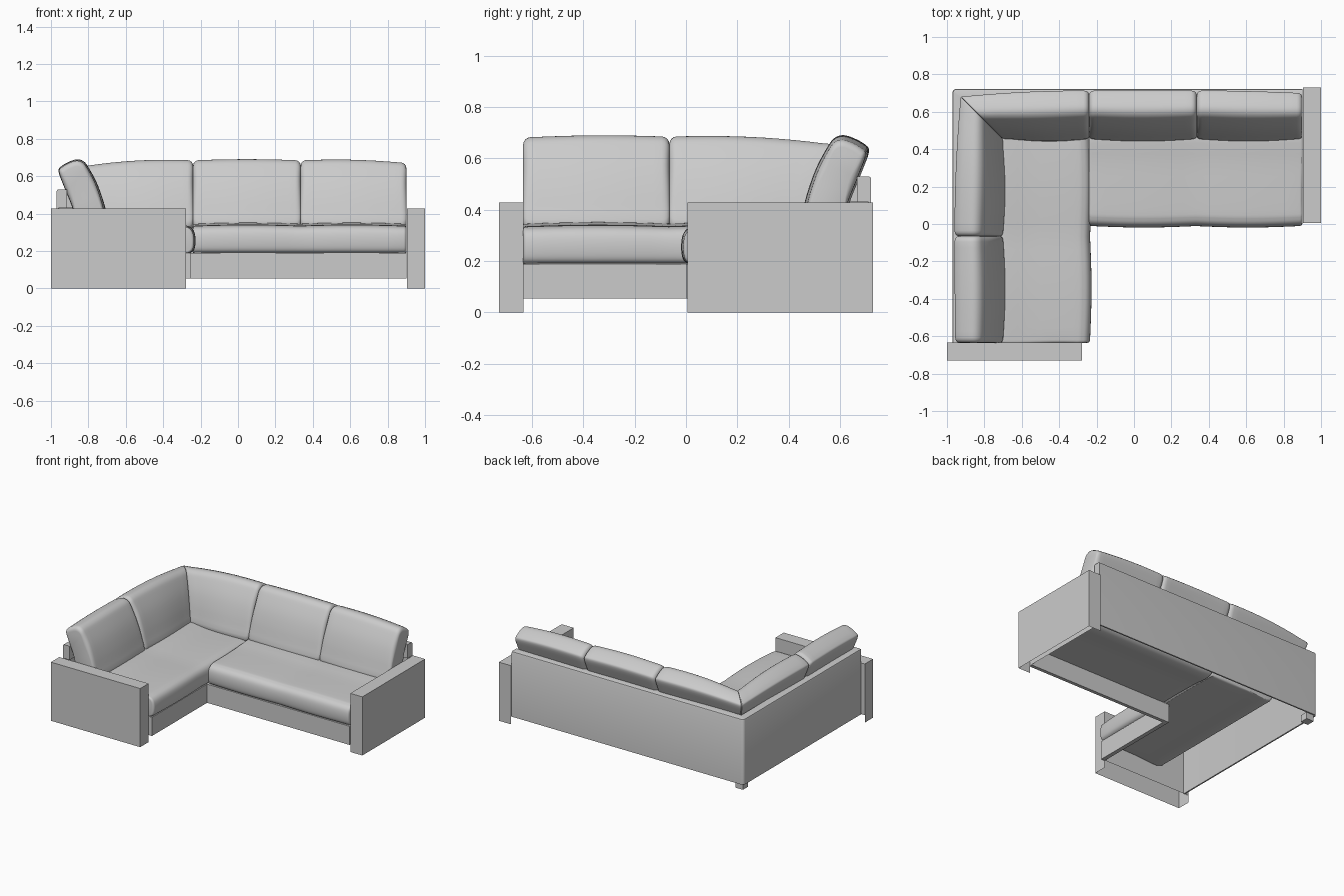
import bpy, bmesh, math
from mathutils import Vector

cube = bpy.data.objects.get("Cube")
if cube:
    bpy.data.objects.remove(cube, do_unlink=True)

fabric = bpy.data.materials.new("grey fabric")
fabric.use_nodes = True
GREY = (0.6, 0.6, 0.6, 1)
fabric.diffuse_color = GREY
fabric.node_tree.nodes["Principled BSDF"].inputs["Base Color"].default_value = GREY

BACK_Y, BACK_X = 0.717, -0.963   # lines the two runs are measured from


def finish(name, bm, angle):
    bmesh.ops.recalc_face_normals(bm, faces=bm.faces)
    mesh = bpy.data.meshes.new(name)
    bm.to_mesh(mesh)
    bm.free()
    mesh.materials.append(fabric)
    obj = bpy.data.objects.new(name, mesh)
    bpy.context.collection.objects.link(obj)
    bpy.ops.object.select_all(action='DESELECT')
    obj.select_set(True)
    bpy.context.view_layer.objects.active = obj
    bpy.ops.object.shade_smooth_by_angle(angle=math.radians(angle))


def block(x, y, z):
    bm = bmesh.new()
    bmesh.ops.create_cube(bm, size=1)
    for v in bm.verts:
        v.co = [r[0] + (c + 0.5) * (r[1] - r[0]) for c, r in zip(v.co, (x, y, z))]
    return bm


def skin(bm, rings):
    """Join rings of vertices into a closed tube."""
    rings = [[bm.verts.new(co) for co in ring] for ring in rings]
    n = len(rings[0])
    for a, b in zip(rings, rings[1:]):
        for i in range(n):
            j = (i + 1) % n
            bm.faces.new((a[i], a[j], b[j], b[i]))
    bm.faces.new(rings[0])
    bm.faces.new(rings[-1])


def spline(points, steps):
    """Closed smooth curve through the points."""
    pts = [Vector(p) for p in points]
    n, out = len(pts), []
    for i in range(n):
        a, b, c, d = (pts[(i + k) % n] for k in (-1, 0, 1, 2))
        for s in range(steps):
            t = s / steps
            out.append(0.5 * (2 * b + (c - a) * t + (2 * a - 5 * b + 4 * c - d) * t * t
                              + (3 * b - a - 3 * c + d) * t ** 3))
    return out


def loft(name, profile, side, lo, hi, shape, radius, mitre=None):
    """Sweep a profile of (distance from back, height) along one run."""
    centre = sum(profile, Vector((0, 0))) / len(profile)
    curve = [1 - math.cos(k * math.pi / 8) for k in range(5)]
    stations = [('lo', c) for c in curve]
    stations += [('mid', k / 16) for k in range(1, 16)]
    stations += [('hi', c) for c in reversed(curve)]
    rings = []
    for kind, value in stations:
        u = value if kind == 'mid' else (0 if kind == 'lo' else 1)
        ring = []
        for p in profile:
            r = radius * (0.4 if mitre == kind else 1)
            q = p.copy()
            if kind != 'mid':
                inset = r * (1 - math.sqrt(max(0, 1 - (1 - value) ** 2)))
                q += (centre - p).normalized() * inset
            d, z = shape(q.x, q.y, u)
            start = BACK_X + d if mitre == 'lo' else lo
            end = BACK_Y - d if mitre == 'hi' else hi
            if kind == 'lo':
                t = start + r * value
            elif kind == 'hi':
                t = end - r * value
            else:
                t = start + radius + u * (end - start - 2 * radius)
            ring.append((BACK_X + d, t, z) if side else (t, BACK_Y - d, z))
        rings.append(ring)
    bm = bmesh.new()
    skin(bm, rings)
    finish(name, bm, 50)


# Back cushions: leaning section, crowned along the top
back_profile = spline([(0.262, 0.32), (0.252, 0.42), (0.21, 0.55), (0.16, 0.645),
                       (0.133, 0.677), (0.1, 0.686), (0.06, 0.674), (0.018, 0.65),
                       (0.004, 0.623), (0.035, 0.54), (0.08, 0.43), (0.11, 0.32)], 4)


def back_shape(drop_lo, drop_hi):
    def shape(d, z, u):
        drop = drop_lo * (1 - u) ** 2 + drop_hi * u ** 2
        bulge = math.sin(math.pi * u)
        z += max(0, (z - 0.33) / 0.36) * (0.005 * bulge - drop)
        d += drop * (1 - d / 0.25)
        return d + 0.01 * (bulge - 0.6) * (d / 0.25), z
    return shape


cushions = [("left_back_cushion", False, 0.335, 0.9, 0, 0.013, None),
            ("middle_back_cushion", False, -0.24, 0.335, 0, 0, None),
            ("corner_back_cushion", False, BACK_X, -0.24, 0.032, 0, 'lo'),
            ("corner_side_cushion", True, -0.065, BACK_Y, 0, 0.032, 'hi'),
            ("right_side_cushion", True, -0.635, -0.065, 0.003, 0, None)]
for name, side, lo, hi, drop_lo, drop_hi, mitre in cushions:
    loft(name, back_profile, side, lo, hi, back_shape(drop_lo, drop_hi), 0.03, mitre)

# Seat cushions: flat section with a softly rounded front
seat_profile = spline([(0.2, 0.19), (0.4, 0.188), (0.68, 0.188), (0.708, 0.192),
                       (0.726, 0.21), (0.732, 0.25), (0.728, 0.29), (0.715, 0.315),
                       (0.69, 0.329), (0.64, 0.335), (0.4, 0.337), (0.2, 0.335)], 4)


def seat_shape(d, z, u):
    wave = abs(math.sin(2 * math.pi * u))
    d += 0.008 * (wave - 0.5) * max(0, d - 0.5) / 0.23
    return d, z + 0.006 * wave * max(0, z - 0.2) / 0.14


loft("main_seat", seat_profile, False, -0.24, 0.9, seat_shape, 0.015)
loft("return_seat", seat_profile, True, -0.635, 0.5, seat_shape, 0.015)

# Back frame: thin wall with a thicker top, turning a rounded corner
wall = [(0, 0.053), (0, 0.52), (0.003, 0.527), (0.01, 0.53), (0.055, 0.53),
        (0.055, 0.43), (0.01, 0.43), (0.01, 0.053)]
FRAME_X, FRAME_Y, ROUND = -0.97, 0.722, 0.02


def corner(d, angle):
    r, c = max(0, ROUND - d), max(ROUND, d)
    return (FRAME_X + c - r * math.sin(angle), FRAME_Y - c + r * math.cos(angle))


sections = [[(0.902, FRAME_Y - d, z) for d, z in wall]]
for k in range(7):
    sections.append([(*corner(d, k * math.pi / 12), z) for d, z in wall])
sections.append([(FRAME_X + d, -0.635, z) for d, z in wall])
frame = bmesh.new()
skin(frame, sections)
bmesh.ops.remove_doubles(frame, verts=frame.verts, dist=0.0001)
finish("back_frame", frame, 40)

# Front rails and corner foot
for name, x, y, z in [
        ("main_front_rail", (-0.25, 0.902), (0.0, 0.025), (0.053, 0.189)),
        ("return_front_rail", (-0.28, -0.25), (-0.635, 0.025), (0.053, 0.189)),
        ("corner_foot", (-0.955, -0.895), (0.647, 0.707), (0.01, 0.06))]:
    finish(name, block(x, y, z), 30)


# Arms: hollow boxes, open below, the inner side stopping above the floor
def arm(name, x, y, inward):
    bm = block(x, y, (0, 0.428))
    bmesh.ops.bisect_plane(bm, geom=bm.verts[:] + bm.edges[:] + bm.faces[:],
                           plane_co=(0, 0, 0.055), plane_no=(0, 0, 1))
    bm.normal_update()
    gone = [f for f in bm.faces if f.normal.z < -0.9 or
            (f.normal.dot(Vector(inward)) > 0.9 and f.calc_center_median().z < 0.055)]
    bmesh.ops.delete(bm, geom=gone, context='FACES')
    finish(name, bm, 30)


arm("left_arm", (0.903, 1.0), (0.006, 0.73), (-1, 0, 0))
arm("right_arm", (-1.0, -0.279), (-0.73, -0.634), (0, 1, 0))
